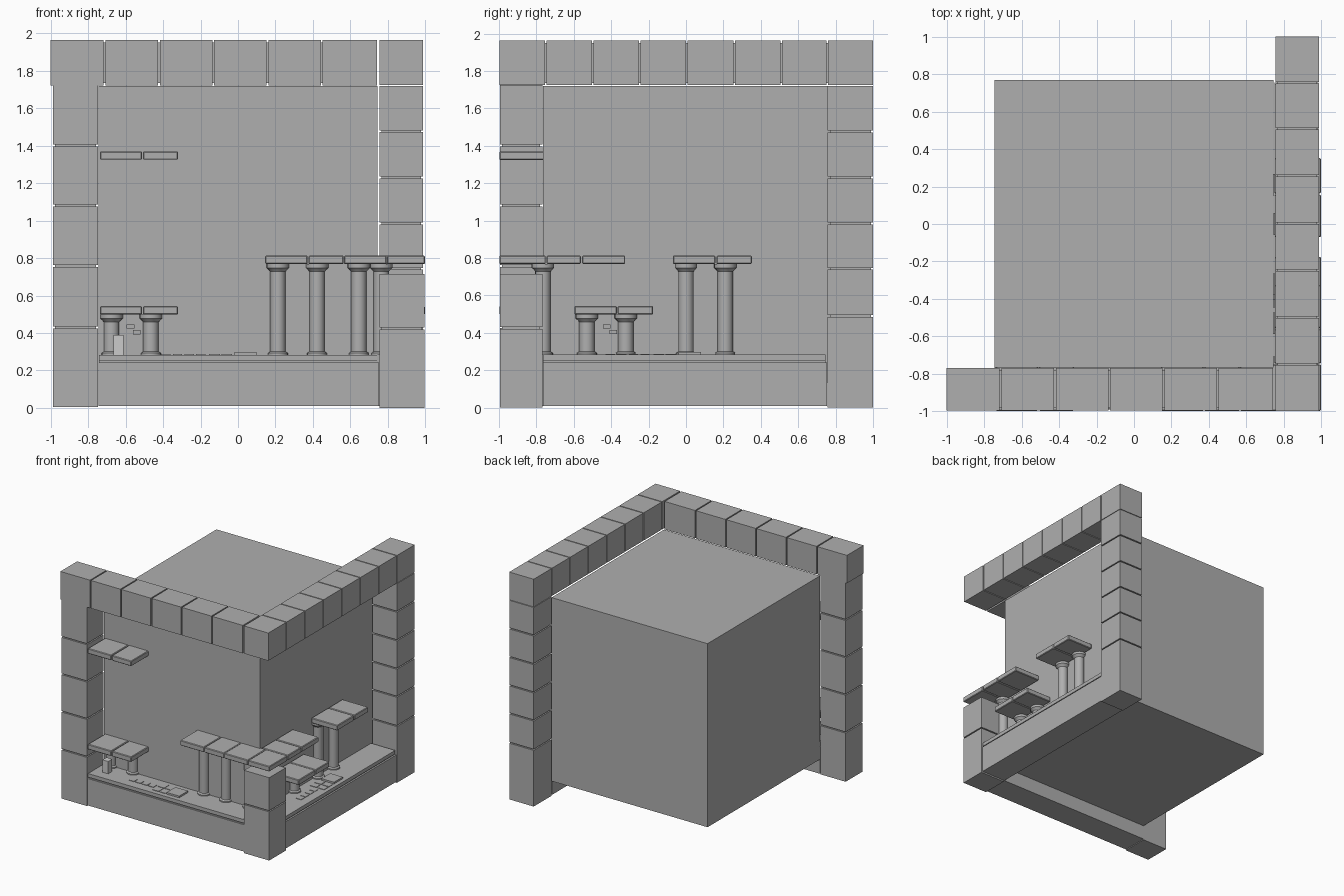
import bpy, bmesh, math

if "Cube" in bpy.data.objects:
    bpy.data.objects.remove(bpy.data.objects["Cube"])

# Darker stone grey shared by nearly every part
stone = bpy.data.materials.new("stone")
stone.diffuse_color = (0.43, 0.43, 0.43, 1)
stone.use_nodes = True
stone.node_tree.nodes["Principled BSDF"].inputs["Base Color"].default_value = stone.diffuse_color


def finish(name, bm):
    me = bpy.data.meshes.new(name)
    bm.to_mesh(me)
    bm.free()
    me.materials.append(stone)
    ob = bpy.data.objects.new(name, me)
    bpy.context.collection.objects.link(ob)
    return ob


def box(name, x0, x1, y0, y1, z0, z1, bevel=0.0):
    """Flat-faced box given by its extents, with an optional small chamfer."""
    bm = bmesh.new()
    bmesh.ops.create_cube(bm, size=1)
    for v in bm.verts:
        v.co.x = x0 + (v.co.x + 0.5) * (x1 - x0)
        v.co.y = y0 + (v.co.y + 0.5) * (y1 - y0)
        v.co.z = z0 + (v.co.z + 0.5) * (z1 - z0)
    if bevel:
        bmesh.ops.bevel(bm, geom=bm.edges[:], offset=bevel, segments=1,
                        affect='EDGES', profile=0.5)
    return finish(name, bm)


def column(name, x, y, z0, z1, sides=20):
    """Lathed column with a low base and a flared capital."""
    prof = [(0.053, z0), (0.053, z0 + 0.01), (0.041, z0 + 0.018),
            (0.041, z1 - 0.04), (0.047, z1 - 0.032),
            (0.06, z1 - 0.02), (0.06, z1)]
    bm = bmesh.new()
    rings = [[bm.verts.new((x + r * math.cos(2 * math.pi * i / sides),
                            y + r * math.sin(2 * math.pi * i / sides), z))
              for i in range(sides)] for r, z in prof]
    for a, b in zip(rings, rings[1:]):
        for i in range(sides):
            j = (i + 1) % sides
            bm.faces.new((a[i], a[j], b[j], b[i]))
    bm.faces.new(rings[0][::-1])
    bm.faces.new(rings[-1])
    ob = finish(name, bm)
    bpy.ops.object.select_all(action='DESELECT')
    ob.select_set(True)
    bpy.context.view_layer.objects.active = ob
    bpy.ops.object.shade_smooth_by_angle(angle=math.radians(30))


def stack(name, axis, cuts, ext, gap=0.005):
    """Row of sharp blocks along one axis with a recessed core in the joints."""
    last = len(cuts) - 2
    for i, (a, b) in enumerate(zip(cuts, cuts[1:])):
        e = list(ext)
        e[2 * axis] = a + (gap if i else 0)
        e[2 * axis + 1] = b - (gap if i < last else 0)
        box(f"{name}_{i + 1}", *e)
    core = [v + (0.012 if k % 2 == 0 else -0.012) for k, v in enumerate(ext)]
    core[2 * axis], core[2 * axis + 1] = cuts[0] + 0.02, cuts[-1] - 0.02
    box(f"{name}_core", *core)


# Depth bands of the front side (y) and the right side (x)
F0, F1 = -0.995, -0.768
R0, R1 = 0.755, 0.988
FLOOR = 0.283


def side_box(name, side, u0, u1, d0, d1, z0, z1, bevel=0.0):
    """Box on the front ledge or right ledge; d is distance out from the wall."""
    if side == 'front':
        return box(f"front_{name}", u0, u1, -0.765 - d1, -0.765 - d0, z0, z1, bevel)
    return box(f"right_{name}", 0.765 + d0, 0.765 + d1, u0, u1, z0, z1, bevel)


def side_column(name, side, u, z1):
    if side == 'front':
        column(f"front_{name}", u, -0.765, FLOOR, z1)
    else:
        column(f"right_{name}", 0.765, u, FLOOR, z1)


# Main body
box("main_body", -0.745, 0.745, -0.765, 0.77, 0.135, 1.72)

# Upright posts
stack("left_post", 2, [0.005, 0.43, 0.757, 1.08, 1.402, 1.722],
      [-0.988, -0.747, F0, F1, 0, 0])
stack("back_post", 2, [0.0, 0.49, 0.743, 0.985, 1.230, 1.477, 1.719],
      [R0, R1, 0.757, 1.0, 0, 0])
stack("broken_corner_post", 2, [0.0, 0.425, 0.715], [R0, 0.995, F0, F1, 0, 0])

# Top beams
stack("front_beam", 0, [-1.0, -0.713, -0.422, -0.132, 0.157, 0.447, 0.742],
      [0, 0, F0, F1, 1.722, 1.963])
stack("right_beam", 1,
      [-0.997, -0.75, -0.498, -0.246, 0.005, 0.257, 0.508, 0.755, 1.0],
      [R0, R1, 0, 0, 1.724, 1.963], 0.004)

# Base walls with floor slabs
box("front_base", -0.745, 0.753, -0.99, -0.765, 0.01, 0.242)
box("front_floor", -0.742, 0.745, -0.985, -0.765, 0.252, FLOOR)
box("front_floor_core", -0.742, 0.745, -0.975, -0.765, 0.235, 0.26)
box("right_base", 0.75, 0.985, -0.765, 0.755, 0.01, 0.242)
box("right_floor", 0.75, 0.98, -0.765, 0.745, 0.252, FLOOR)
box("right_floor_core", 0.75, 0.97, -0.765, 0.745, 0.235, 0.26)

# Platform tiles: side, height of the underside, tile spans
platforms = [
    ('front', 1.325, [(-0.737, -0.513), (-0.507, -0.321)]),
    ('front', 0.498, [(-0.737, -0.513), (-0.507, -0.321)]),
    ('front', 0.768, [(0.145, 0.372), (0.376, 0.564), (0.566, 0.792), (0.795, 0.998)]),
    ('right', 0.768, [(-0.745, -0.562), (-0.555, -0.325)]),
    ('right', 0.498, [(-0.597, -0.37), (-0.365, -0.176)]),
    ('right', 0.768, [(-0.07, 0.157), (0.163, 0.352)]),
]
for n, (side, z, spans) in enumerate(platforms):
    for i, (a, b) in enumerate(spans):
        side_box(f"platform_{n + 1}_tile_{i + 1}", side, a, b, -0.015, 0.233,
                 z, z + 0.045, 0.005)

# Half-sunk columns under the platforms
for side, top, spots in [('front', 0.498, (-0.675, -0.465)),
                         ('front', 0.768, (0.213, 0.422, 0.645)),
                         ('right', 0.498, (-0.53, -0.322)),
                         ('right', 0.768, (0.0, 0.21))]:
    for i, u in enumerate(spots):
        side_column(f"column_{int(top * 100)}_{i + 1}", side, u, top)
column("front_corner_column", 0.765, -0.765, FLOOR, 0.768)

# Small wall bricks and loose paving
for side, s, p in [('front', 0.0, 0.0), ('right', 0.15, -0.02)]:
    side_box("wall_brick_upper", side, -0.595 + s, -0.553 + s, -0.02, 0.012, 0.423, 0.445)
    side_box("wall_brick_lower", side, -0.56 + s, -0.52 + s, -0.02, 0.012, 0.393, 0.415)
    for i in range(4):
        u = -0.41 + p + 0.062 * i
        side_box(f"small_paver_{i + 1}", side, u, u + 0.05, 0.09, 0.14,
                 FLOOR - 0.004, FLOOR + 0.004)
    for i in range(2):
        for j in range(2):
            u, d = -0.155 + p + 0.066 * i, 0.04 + 0.075 * j
            side_box(f"paver_{i + 1}_{j + 1}", side, u, u + 0.058, d, d + 0.065,
                     FLOOR - 0.004, FLOOR + 0.004)
    side_box("large_paver", side, -0.02 + p, 0.10 + p, 0.06, 0.18,
             FLOOR - 0.004, FLOOR + 0.015)

# Small pale marker standing on the front ledge
marker = side_box("marker", 'front', -0.665, -0.61, 0.08, 0.135, FLOOR, 0.39)
marker.data.materials.clear()
